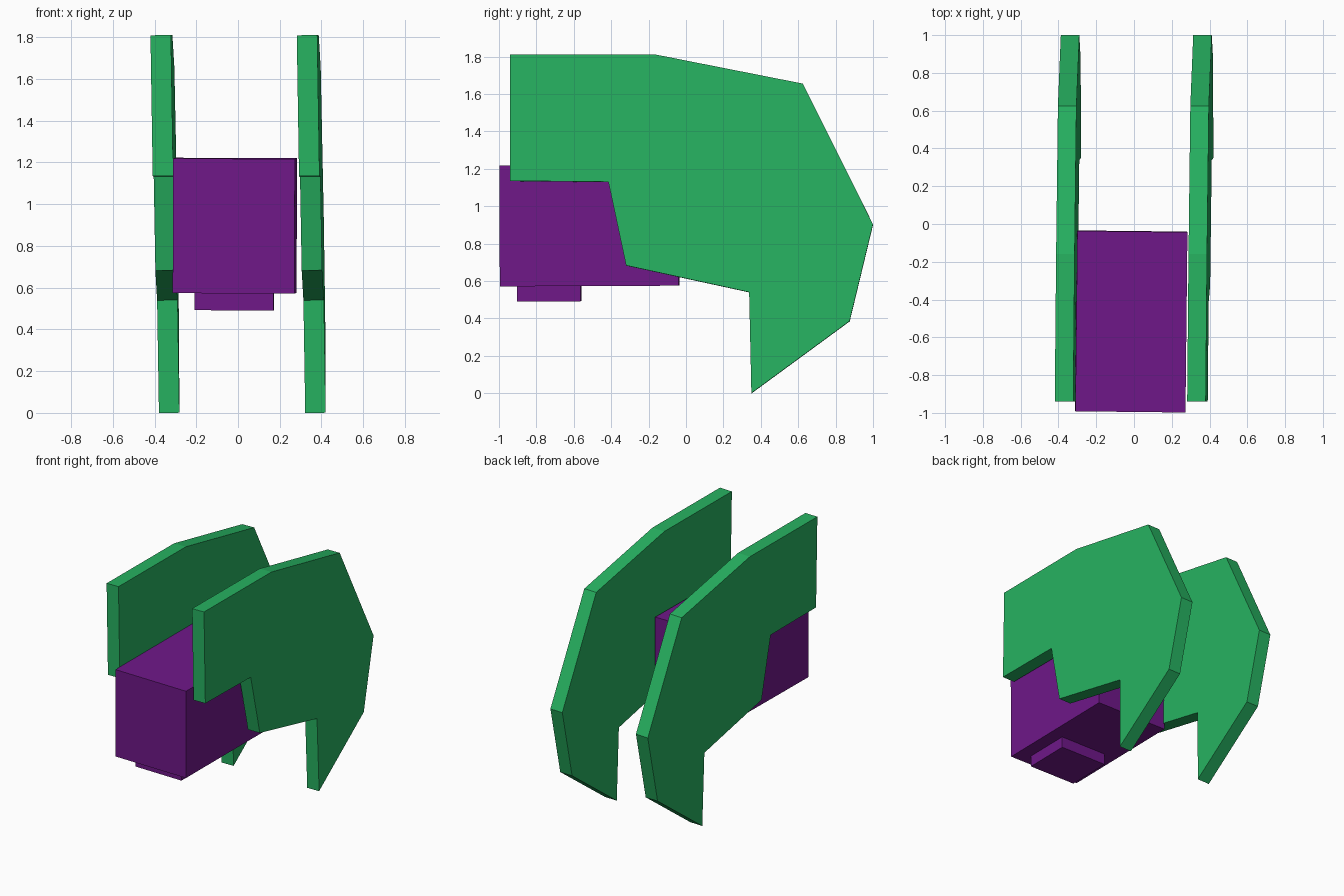
import bpy, bmesh

if "Cube" in bpy.data.objects:
    bpy.data.objects.remove(bpy.data.objects["Cube"])


def material(name, rgb):
    m = bpy.data.materials.new(name)
    m.diffuse_color = (*rgb, 1)
    m.use_nodes = True
    m.node_tree.nodes["Principled BSDF"].inputs["Base Color"].default_value = m.diffuse_color
    return m


def add_object(name, bm, mat, loc, rot):
    bmesh.ops.recalc_face_normals(bm, faces=bm.faces)
    me = bpy.data.meshes.new(name)
    bm.to_mesh(me)
    bm.free()
    me.materials.append(mat)
    ob = bpy.data.objects.new(name, me)
    ob.location, ob.rotation_euler = loc, rot
    bpy.context.collection.objects.link(ob)


def panel(name, profile, thickness, mat, loc, rot):
    bm = bmesh.new()
    face = bm.faces.new([bm.verts.new((-thickness / 2, y, z)) for y, z in profile])
    ext = bmesh.ops.extrude_face_region(bm, geom=[face], use_keep_orig=True)
    moved = [v for v in ext["geom"] if isinstance(v, bmesh.types.BMVert)]
    bmesh.ops.translate(bm, verts=moved, vec=(thickness, 0, 0))
    add_object(name, bm, mat, loc, rot)


def box(name, size, mat, loc, rot):
    bm = bmesh.new()
    bmesh.ops.create_cube(bm, size=1)
    bmesh.ops.scale(bm, verts=bm.verts, vec=size)
    add_object(name, bm, mat, loc, rot)


green = material("green", (0.02, 0.45, 0.12))
purple = material("purple", (0.16, 0.009, 0.25))

# Side panels: one outline, leaning very slightly
outline = [(-0.94, 1.81), (-0.16, 1.81), (0.625, 1.655), (1.0, 0.903),
           (0.875, 0.385), (0.35, 0.0), (0.338, 0.54), (-0.32, 0.683),
           (-0.415, 1.13), (-0.94, 1.135)]
for name, x in (("left_panel", -0.333), ("right_panel", 0.368)):
    panel(name, outline, 0.098, green, (x, 0, 0), (0, -0.016, -0.009))

# Body block between the panels, with a shallow pad underneath
tilt = (0.004, 0.004, -0.011)
box("body", (0.583, 0.955, 0.645), purple, (-0.015, -0.516, 0.897), tilt)
box("bottom_pad", (0.378, 0.34, 0.10), purple, (-0.018, -0.732, 0.542), tilt)
